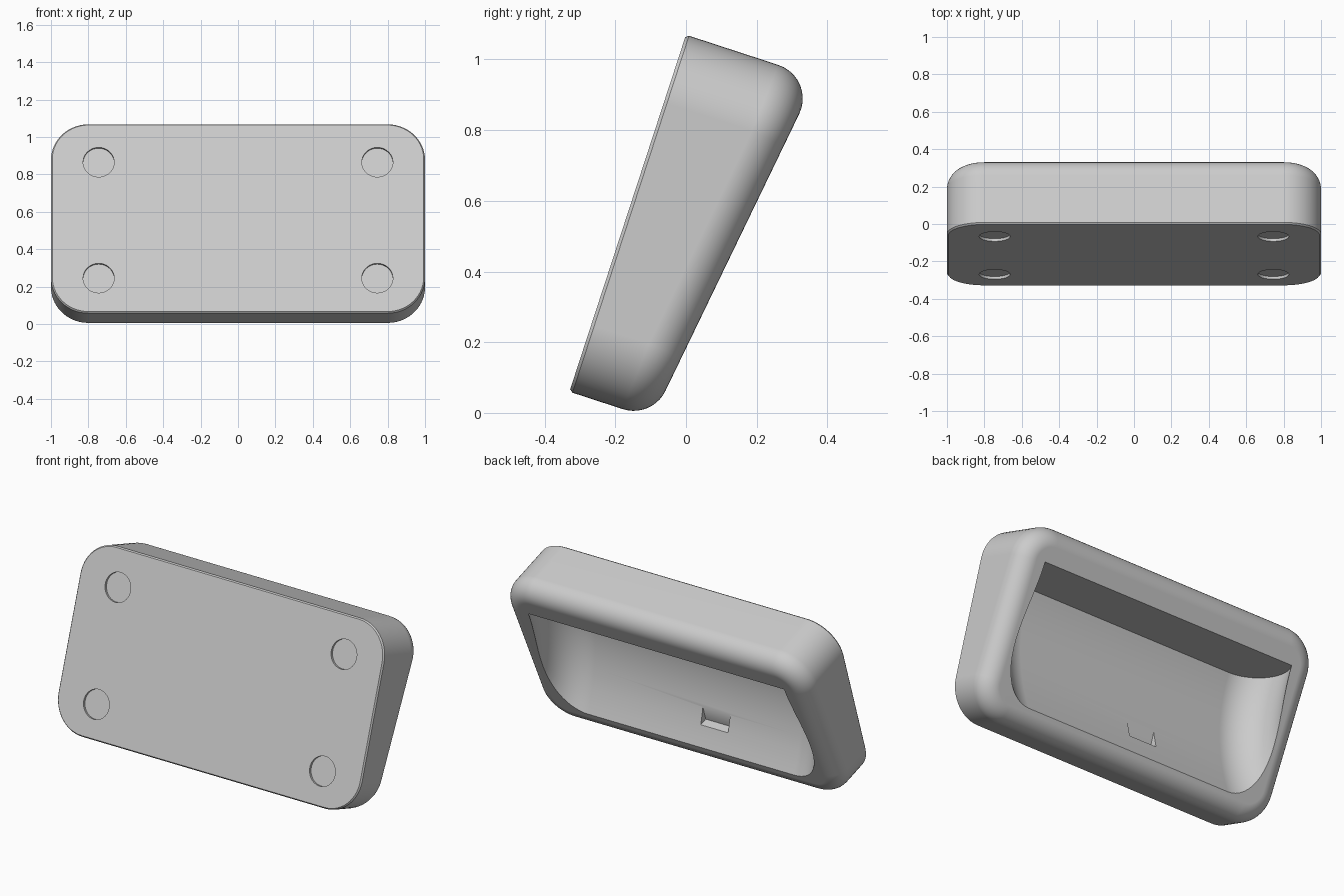
import bpy, bmesh, math
from mathutils import Vector

if "Cube" in bpy.data.objects:
    bpy.data.objects.remove(bpy.data.objects["Cube"], do_unlink=True)

# Tilted frame: x across, v up along the base plate, w from the plate to the back
ORIGIN = Vector((0, -0.33, 0.06))
TILT = math.atan2(0.33, 1.01)
V_AXIS = Vector((0, math.sin(TILT), math.cos(TILT)))
W_AXIS = Vector((0, math.cos(TILT), -math.sin(TILT)))
LENGTH = 1.0625
SLOPE = 0.135


def place(x, v, w):
    return ORIGIN + Vector((x, 0, 0)) + V_AXIS * v + W_AXIS * w


def back_plane(v):
    return 0.246 + SLOPE * v


def loft(name, rings, material):
    """Skin a list of closed rings of (x, v, w) points and cap both ends."""
    bm = bmesh.new()
    loops = [[bm.verts.new(place(*p)) for p in ring] for ring in rings]
    for a, b in zip(loops, loops[1:]):
        for i in range(len(a)):
            j = (i + 1) % len(a)
            bm.faces.new((a[i], a[j], b[j], b[i]))
    bm.faces.new(loops[0])
    bm.faces.new(loops[-1])
    bmesh.ops.recalc_face_normals(bm, faces=bm.faces)
    mesh = bpy.data.meshes.new(name)
    bm.to_mesh(mesh)
    bm.free()
    mesh.materials.append(material)
    obj = bpy.data.objects.new(name, mesh)
    bpy.context.collection.objects.link(obj)
    return obj


def arc(cx, cy, radius, start, end, steps):
    angles = [math.radians(start + (end - start) * i / steps) for i in range(steps + 1)]
    return [(cx + radius * math.cos(a), cy + radius * math.sin(a)) for a in angles]


grey = bpy.data.materials.new("plain grey")
grey.use_nodes = True
grey.diffuse_color = (0.6, 0.6, 0.6, 1)
grey.node_tree.nodes["Principled BSDF"].inputs["Base Color"].default_value = (0.6, 0.6, 0.6, 1)

# Rounded-rectangle outline as (centre x, centre v, outward direction)
CORNER, FILLET, STEPS = 0.2, 0.1, 14
outline = []
for quarter, (sx, sv) in enumerate(((1, 1), (-1, 1), (-1, -1), (1, -1))):
    cx = sx * (1 - CORNER)
    cv = LENGTH / 2 + sv * (LENGTH / 2 - CORNER)
    for dx, dv in arc(0, 0, 1, quarter * 90, quarter * 90 + 90, STEPS):
        outline.append((cx, cv, Vector((dx, dv, 0))))


def wall_ring(inset, w):
    r = CORNER - inset
    return [(cx + r * d.x, cv + r * d.y, w) for cx, cv, d in outline]


def fillet_ring(t):
    """One ring of the rounded edge between the side wall and sloping back."""
    normal = Vector((0, -SLOPE, 1)).normalized()
    ring = []
    for cx, cv, d in outline:
        x, v = cx + (CORNER - FILLET) * d.x, cv + (CORNER - FILLET) * d.y
        w = back_plane(v) - FILLET / normal.z
        ring.append(Vector((x, v, w)) + FILLET * d.slerp(normal, t))
    return ring


# Body with a finely chamfered base edge
rings = [wall_ring(0.007, 0), wall_ring(0, 0.009)]
rings += [fillet_ring(i / 10) for i in range(11)]
body = loft("dock_body", rings, grey)

# Scooped cradle: a round-edged section swept along a curved floor
SCOOP, HALF, LEAN = 0.2, 0.68, 0.2
section = arc(HALF, SCOOP, SCOOP, -90, 90, 24) + arc(-HALF, SCOOP, SCOOP, 90, 270, 24)
rings = []
for i in range(25):
    v = -0.06 + 0.855 * i / 24
    floor = 0.04 + 0.635 * (v - 0.7) ** 2
    rings.append([(x, v + LEAN * h, floor + h) for x, h in section])
cutters = [loft("cradle_cutter", rings, grey)]

# Connector slot in the cradle floor
slot = [(-0.22, 0.21), (-0.04, 0.21), (-0.04, 0.31), (-0.22, 0.31)]
cutters.append(loft("slot_cutter", [[(x, v, w) for x, v in slot] for w in (0.143, 0.26)], grey))

# Four shallow round foot recesses in the base plate
for x in (-0.745, 0.745):
    for v in (0.195, 0.847):
        circle = arc(x, v, 0.083, 0, 352.5, 47)
        cutters.append(loft("foot_cutter", [[(a, b, w) for a, b in circle] for w in (-0.05, 0.015)], grey))

bpy.context.view_layer.objects.active = body
body.select_set(True)
for cutter in cutters:
    cutter.hide_render = True
    mod = body.modifiers.new("cut", "BOOLEAN")
    mod.operation = "DIFFERENCE"
    mod.solver = "EXACT"
    mod.object = cutter
    bpy.ops.object.modifier_apply(modifier=mod.name)
    bpy.data.objects.remove(cutter, do_unlink=True)

# Smooth curves, crisp rims and clean flat faces
bpy.ops.object.shade_smooth_by_angle(angle=math.radians(28))
weighted = body.modifiers.new("flat_faces", "WEIGHTED_NORMAL")
weighted.keep_sharp = True
